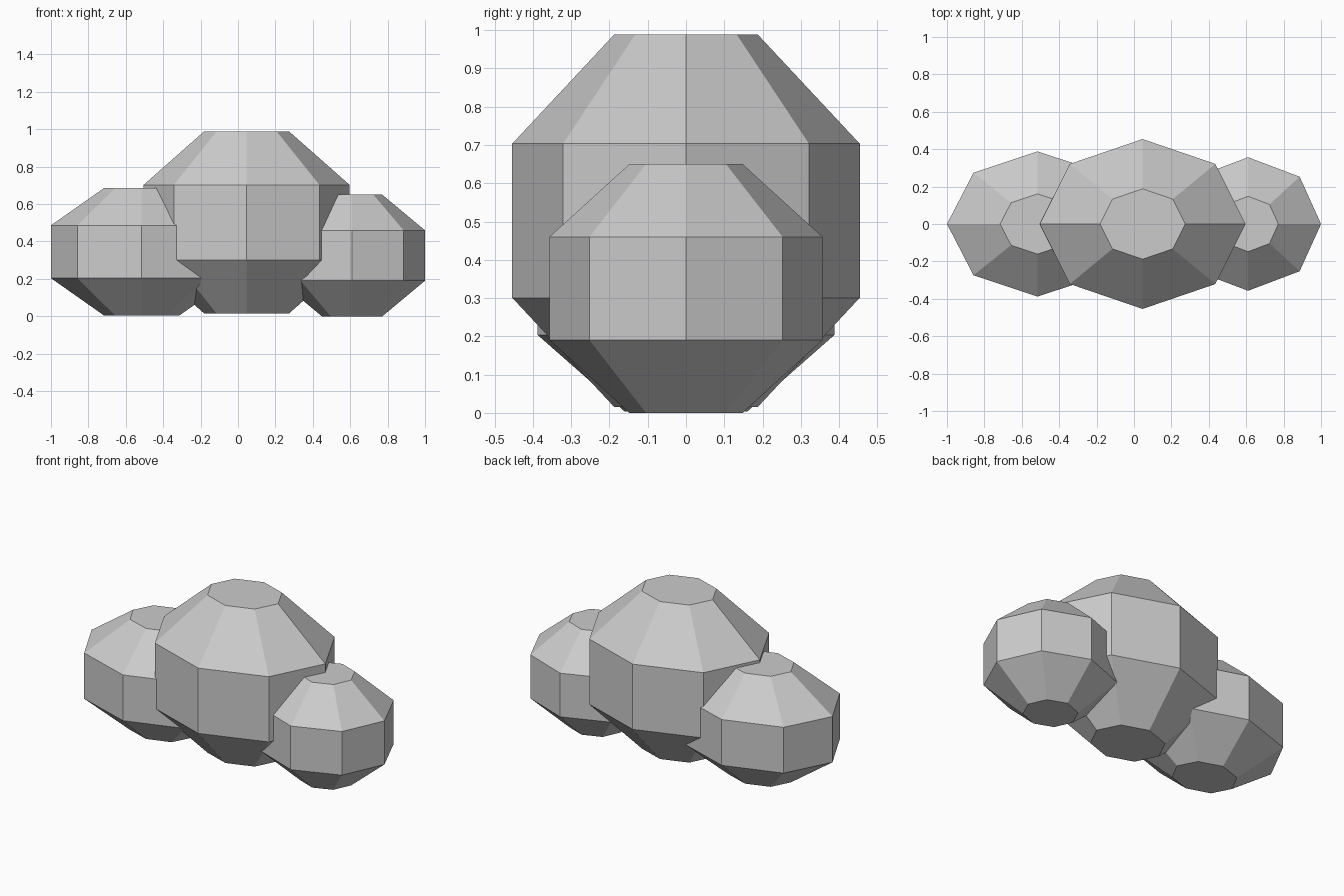
import bpy, bmesh, math

if "Cube" in bpy.data.objects:
    bpy.data.objects.remove(bpy.data.objects["Cube"])

# Single flat grey
grey = bpy.data.materials.new("cloud_grey")
grey.diffuse_color = (0.6, 0.6, 0.6, 1)
grey.use_nodes = True
grey.node_tree.nodes["Principled BSDF"].inputs["Base Color"].default_value = grey.diffuse_color

T = math.tan(math.pi / 8)  # octagon proportion


def puff(name, cx, mid, rx, ry, rz):
    """Eight-sided puff whose vertical profile is also an octagon."""
    bm = bmesh.new()
    rings = []
    for r, z in ((T, -1), (1, -T), (1, T), (T, 1)):
        rings.append([bm.verts.new((rx * r * math.cos(i * math.pi / 4),
                                    ry * r * math.sin(i * math.pi / 4),
                                    rz * z)) for i in range(8)])
    for a, b in zip(rings, rings[1:]):
        for i in range(8):
            j = (i + 1) % 8
            bm.faces.new((a[i], a[j], b[j], b[i]))
    bm.faces.new(rings[0][::-1])
    bm.faces.new(rings[-1])
    me = bpy.data.meshes.new(name)
    bm.to_mesh(me)
    bm.free()
    me.materials.append(grey)
    ob = bpy.data.objects.new(name, me)
    ob.location = (cx, 0, mid)
    bpy.context.collection.objects.link(ob)


# Three overlapping puffs
puff("centre_puff", 0.046, 0.502, 0.55, 0.454, 0.486)
puff("left_puff", -0.515, 0.345, 0.485, 0.388, 0.341)
puff("right_puff", 0.61, 0.325, 0.39, 0.357, 0.325)
